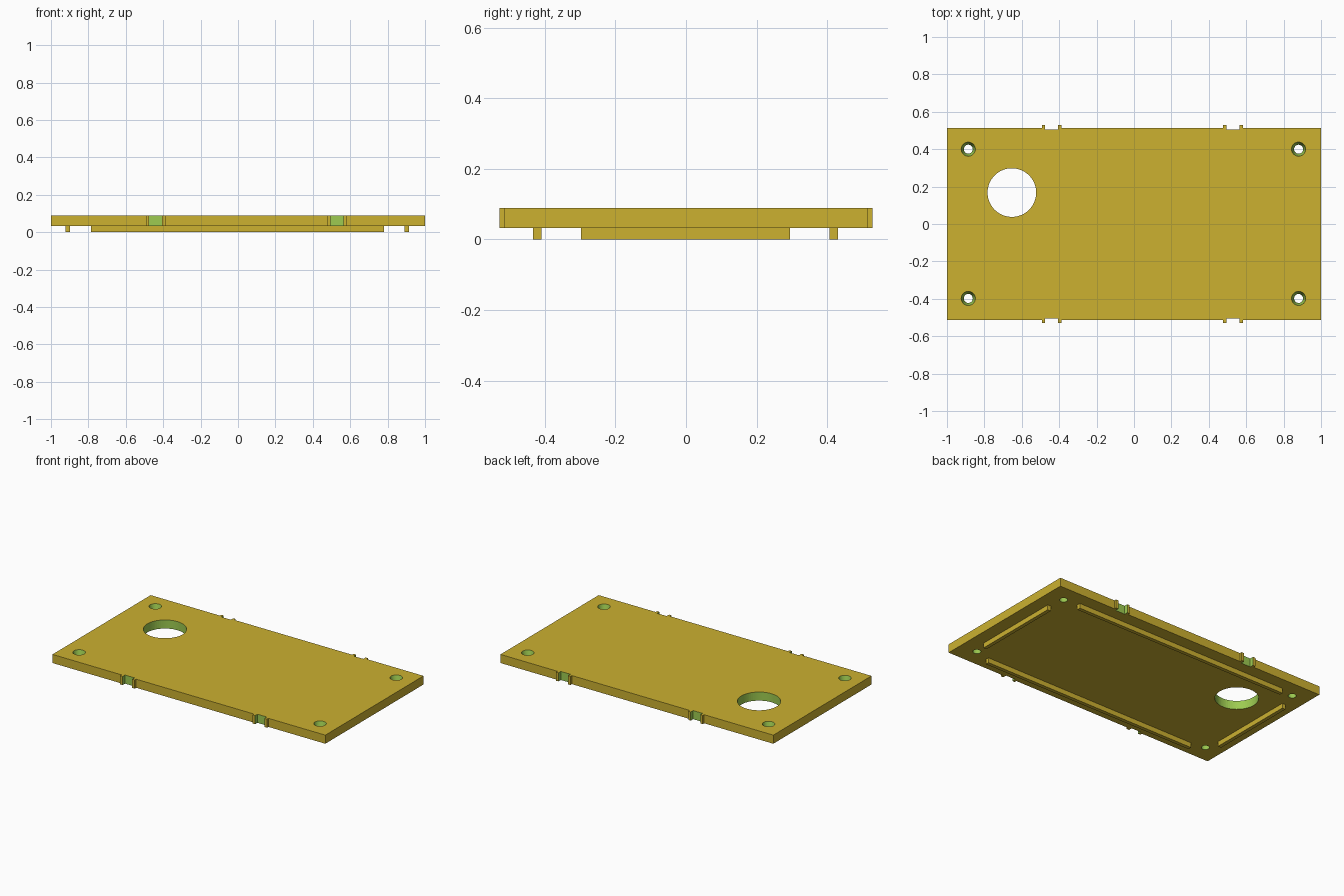
import bpy, bmesh
from mathutils import Matrix, Vector

if "Cube" in bpy.data.objects:
    bpy.data.objects.remove(bpy.data.objects["Cube"])


def make_material(name, rgb):
    linear = [((c / 255 + 0.055) / 1.055) ** 2.4 for c in rgb]
    mat = bpy.data.materials.new(name)
    mat.use_nodes = True
    mat.diffuse_color = (*linear, 1)
    mat.node_tree.nodes["Principled BSDF"].inputs["Base Color"].default_value = (*linear, 1)
    return mat


yellow = make_material("mustard yellow", (204, 177, 48))
green = make_material("cut green", (157, 203, 81))

BOTTOM, TOP = 0.032, 0.089
HALF_Y = 0.514
CLIPS = (-0.44, 0.53)


def finish(name, bm, mat):
    mesh = bpy.data.meshes.new(name)
    bm.to_mesh(mesh)
    bm.free()
    mesh.materials.append(mat)
    obj = bpy.data.objects.new(name, mesh)
    bpy.context.collection.objects.link(obj)
    return obj


def box(name, x, y, z, mat=yellow):
    """Box from (low, high) pairs on each axis."""
    bm = bmesh.new()
    size = Vector((x[1] - x[0], y[1] - y[0], z[1] - z[0]))
    centre = Vector((sum(x), sum(y), sum(z))) / 2
    bmesh.ops.create_cube(bm, size=1, matrix=Matrix.Translation(centre) @ Matrix.Diagonal((*size, 1)))
    return finish(name, bm, mat)


def cone(name, x, y, z, low_radius, top_radius, sides):
    bm = bmesh.new()
    bmesh.ops.create_cone(bm, cap_ends=True, segments=sides, radius1=low_radius, radius2=top_radius,
                          depth=z[1] - z[0], matrix=Matrix.Translation((x, y, sum(z) / 2)))
    return finish(name, bm, green)


def cut(target, cutter):
    """Subtract the cutter; the cut faces keep its green."""
    mod = target.modifiers.new("cut", 'BOOLEAN')
    mod.operation = 'DIFFERENCE'
    mod.solver = 'EXACT'
    mod.material_mode = 'TRANSFER'
    mod.object = cutter
    cutter.hide_render = True
    bpy.context.view_layer.objects.active = target
    bpy.ops.object.modifier_apply(modifier=mod.name)
    bpy.data.objects.remove(cutter)


# Main plate, with clip pads along both long edges
bm = bmesh.new()
outline = []
for side in (-1, 1):
    edge = [(-1, HALF_Y)]
    for cx in CLIPS:
        edge += [(cx - 0.053, HALF_Y), (cx - 0.053, 0.529), (cx + 0.053, 0.529), (cx + 0.053, HALF_Y)]
    edge.append((1, HALF_Y))
    outline += [(x, side * y) for x, y in (edge if side < 0 else reversed(edge))]
face = bm.faces.new([bm.verts.new((x, y, BOTTOM)) for x, y in outline])
extruded = bmesh.ops.extrude_face_region(bm, geom=[face])["geom"]
bmesh.ops.translate(bm, vec=(0, 0, TOP - BOTTOM),
                    verts=[v for v in extruded if isinstance(v, bmesh.types.BMVert)])
bmesh.ops.recalc_face_normals(bm, faces=bm.faces)
plate = finish("plate", bm, yellow)

# Notches that split each pad into two prongs
for cx in CLIPS:
    for y in ((-0.6, -0.504), (0.504, 0.6)):
        cut(plate, box("notch_cutter", (cx - 0.035, cx + 0.035), y, (0, 0.2), green))

# Large round opening
cut(plate, cone("opening_cutter", -0.653, 0.168, (0, 0.2), 0.13, 0.13, 64))

# Countersunk corner screw holes
for x in (-0.886, 0.88):
    for y in (-0.398, 0.4):
        cut(plate, cone("screw_cutter", x, y, (0, 0.2), 0.024, 0.024, 32))
        cut(plate, cone("countersink_cutter", x, y, (BOTTOM, TOP + 0.0005), 0.024, 0.038, 32))

# Locating ribs underneath
for name, x in (("right", (-0.922, -0.898)), ("left", (0.89, 0.914))):
    box(name + "_end_rib", x, (-0.297, 0.295), (0, BOTTOM))
for name, y in (("front", (-0.434, -0.41)), ("back", (0.407, 0.431))):
    box(name + "_long_rib", (-0.786, 0.78), y, (0, BOTTOM))
